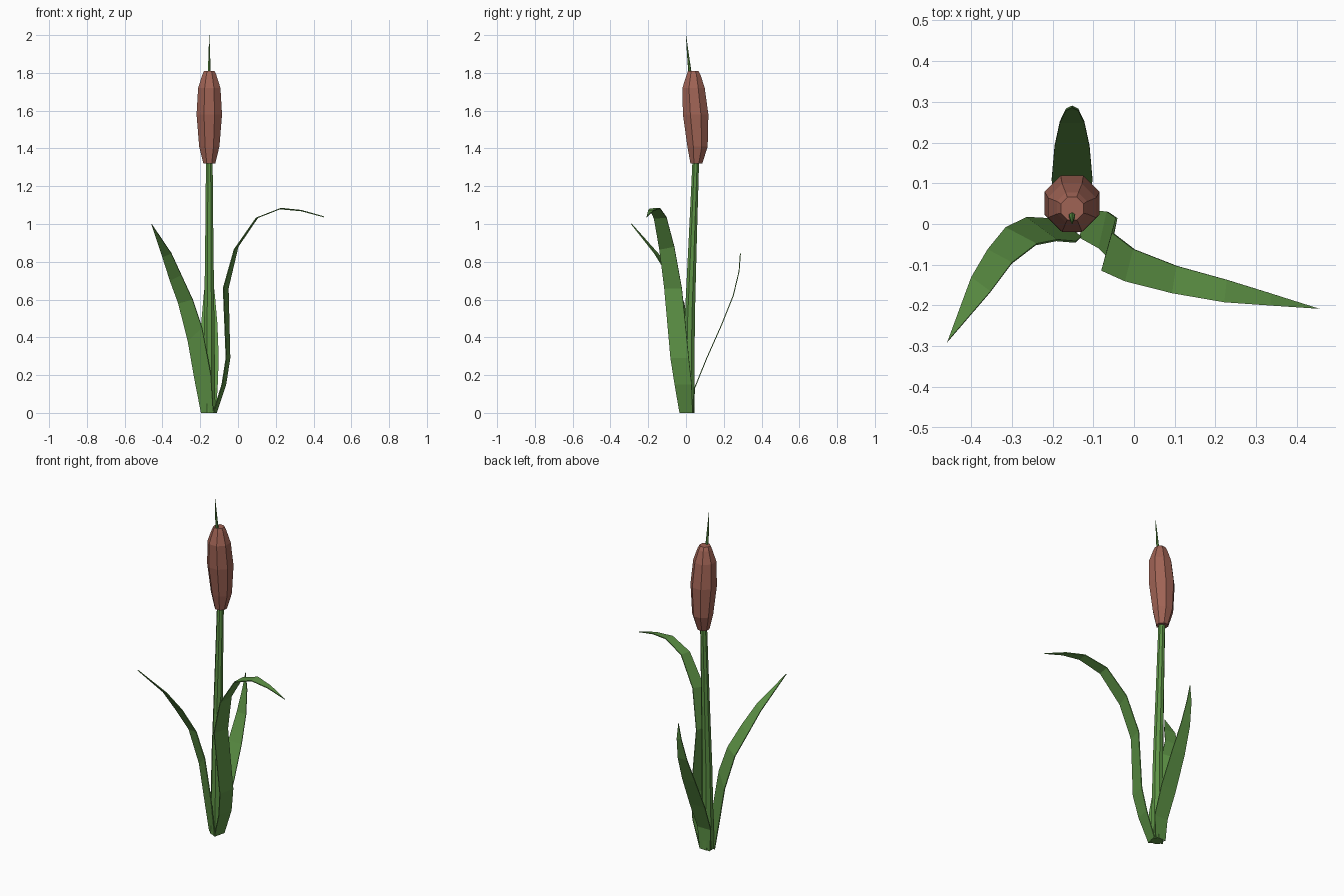
import bpy, bmesh, math
from mathutils import Vector


def material(name, rgb):
    m = bpy.data.materials.new(name)
    m.diffuse_color = (*rgb, 1)
    return m


GREEN = material("leaf_green", (0.11, 0.29, 0.06))
BROWN = material("seed_brown", (0.35, 0.125, 0.09))
AXIS_X = -0.152


def finish(name, bm, mat):
    bmesh.ops.recalc_face_normals(bm, faces=bm.faces)
    me = bpy.data.meshes.new(name)
    bm.to_mesh(me)
    bm.free()
    me.materials.append(mat)
    ob = bpy.data.objects.new(name, me)
    bpy.context.collection.objects.link(ob)
    return ob


def loft(name, rings, sides, mat):
    """Stack of polygon rings (y, z, radius) along the plant axis, capped."""
    bm = bmesh.new()
    loops = []
    for y, z, r in rings:
        angles = [2 * math.pi * (i + 0.5) / sides for i in range(sides)]
        loops.append([bm.verts.new((AXIS_X + r * math.cos(a), y + r * math.sin(a), z))
                      for a in angles])
    for a, b in zip(loops, loops[1:]):
        for i in range(sides):
            j = (i + 1) % sides
            bm.faces.new((a[i], a[j], b[j], b[i]))
    bm.faces.new(loops[0])
    bm.faces.new(loops[-1])
    return finish(name, bm, mat)


def leaf(name, pairs, tip):
    """Thin ribbon between two edges, ending in a point."""
    bm = bmesh.new()
    rows = [[bm.verts.new(Vector(p)) for p in pair] for pair in pairs]
    for (a, b), (c, d) in zip(rows, rows[1:]):
        bm.faces.new((a, b, d, c))
    bm.faces.new((*rows[-1], bm.verts.new(tip)))
    ob = finish(name, bm, GREEN)
    mod = ob.modifiers.new("thickness", 'SOLIDIFY')
    mod.thickness = 0.005
    mod.offset = 0
    return ob


# Stem
loft("stem", [(0.012, 0, 0.035), (0.02, 0.5, 0.029), (0.037, 0.95, 0.023),
              (0.052, 1.34, 0.019)], 8, GREEN)

# Seed head, leaning slightly forward
loft("seed_head", [(0.055, 1.32, 0.034), (0.061, 1.41, 0.058), (0.051, 1.58, 0.073),
                   (0.040, 1.72, 0.064), (0.040, 1.79, 0.040), (0.038, 1.81, 0.030)], 8, BROWN)

# Spike on top
loft("spike", [(0.022, 1.79, 0.009), (0.010, 1.90, 0.005), (0.0, 2.0, 0.0008)], 6, GREEN)

# Left leaf, sweeping forward
leaf("left_leaf", [
    ((-0.195, 0.010, 0.0), (-0.130, -0.032, 0.0)),
    ((-0.230, 0.014, 0.18), (-0.143, -0.044, 0.20)),
    ((-0.265, 0.015, 0.38), (-0.190, -0.040, 0.45)),
    ((-0.316, -0.010, 0.58), (-0.240, -0.050, 0.60)),
    ((-0.360, -0.064, 0.70), (-0.300, -0.096, 0.73)),
    ((-0.400, -0.132, 0.825), (-0.353, -0.167, 0.845)),
], (-0.458, -0.289, 1.0))

# Right leaf, arching over
leaf("right_leaf", [
    ((-0.115, 0.035, 0.0), (-0.132, -0.034, 0.0)),
    ((-0.065, 0.030, 0.15), (-0.085, -0.060, 0.15)),
    ((-0.043, 0.015, 0.29), (-0.063, -0.082, 0.29)),
    ((-0.052, -0.022, 0.66), (-0.078, -0.115, 0.66)),
    ((0.000, -0.062, 0.88), (-0.020, -0.141, 0.865)),
    ((0.105, -0.103, 1.035), (0.095, -0.170, 1.03)),
    ((0.228, -0.137, 1.083), (0.222, -0.192, 1.08)),
    ((0.335, -0.170, 1.072), (0.335, -0.200, 1.07)),
], (0.455, -0.208, 1.038))

# Back leaf, symmetric about the stem: (y, z, half width)
back = [(0.040, 0.0, 0.034), (0.045, 0.13, 0.044), (0.110, 0.29, 0.050),
        (0.190, 0.47, 0.043), (0.250, 0.62, 0.030), (0.281, 0.75, 0.015)]
leaf("back_leaf", [((AXIS_X - w, y, z), (AXIS_X + w, y, z)) for y, z, w in back],
     (AXIS_X, 0.288, 0.845))
